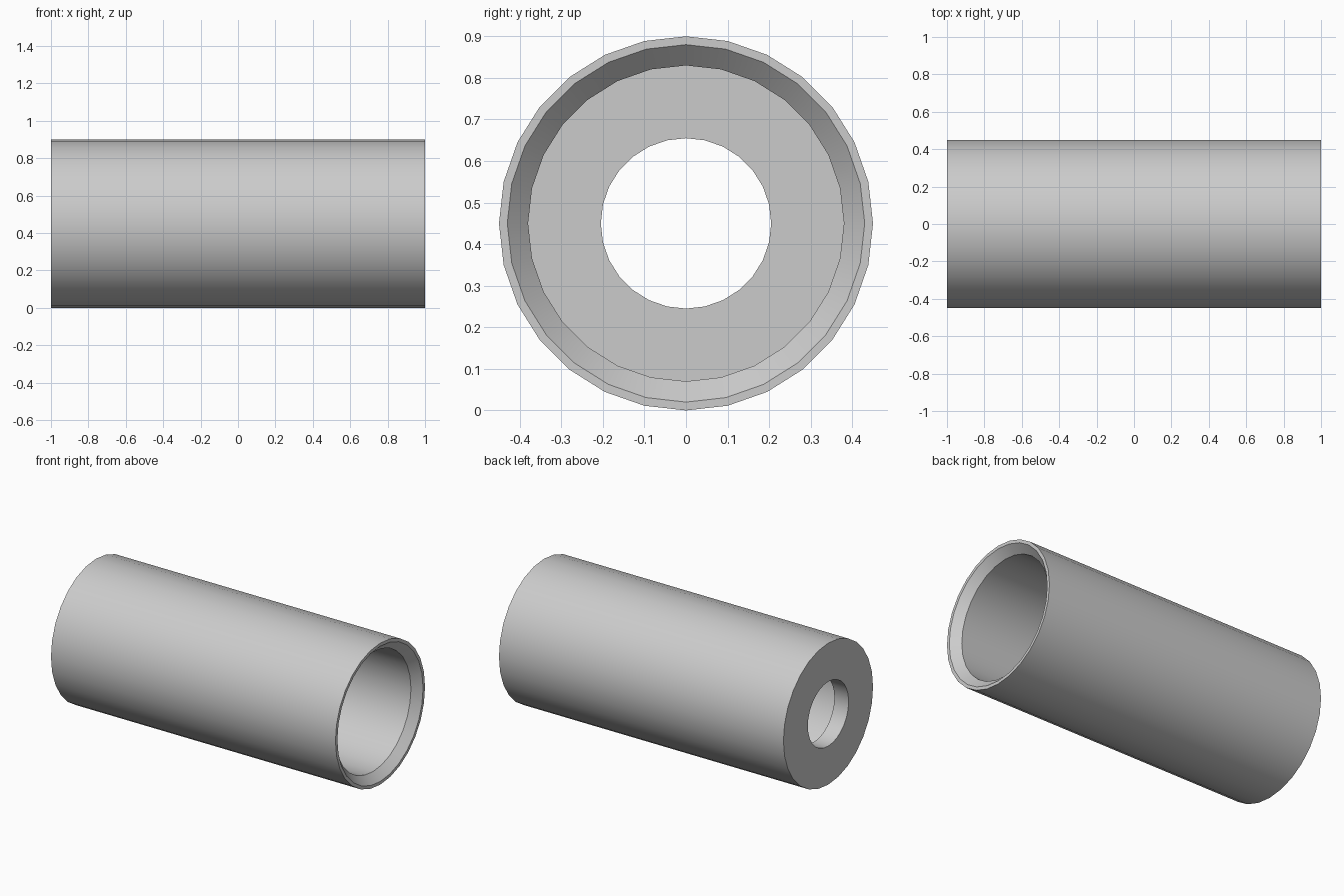
import bpy
import bmesh
import math

default = bpy.data.objects.get("Cube")
if default:
    bpy.data.objects.remove(default, do_unlink=True)

LENGTH, RADIUS = 2.0, 0.45
BORE, HOLE = 0.38, 0.205
CHAMFER, WALL = 0.05, 0.10
SEGMENTS = 28
END = LENGTH / 2

# Closed wall profile as (x, radius)
profile = [
    (-END, HOLE),
    (-END, RADIUS),
    (END, RADIUS),
    (END, BORE + CHAMFER),
    (END - CHAMFER, BORE),
    (-END + WALL, BORE),
    (-END + WALL, HOLE),
]

# Revolve the profile around the long axis
bm = bmesh.new()
verts = [bm.verts.new((x, 0, r)) for x, r in profile]
edges = [bm.edges.new((v, verts[(i + 1) % len(verts)])) for i, v in enumerate(verts)]
bmesh.ops.spin(bm, geom=verts + edges, cent=(0, 0, 0), axis=(1, 0, 0),
               angle=math.tau, steps=SEGMENTS, use_merge=False)
bmesh.ops.remove_doubles(bm, verts=bm.verts[:], dist=0.0001)
bmesh.ops.recalc_face_normals(bm, faces=bm.faces[:])
bmesh.ops.translate(bm, verts=bm.verts[:], vec=(0, 0, RADIUS))

mesh = bpy.data.meshes.new("hollow_sleeve")
bm.to_mesh(mesh)
bm.free()
sleeve = bpy.data.objects.new("hollow_sleeve", mesh)
bpy.context.collection.objects.link(sleeve)

# Plain grey material
grey = bpy.data.materials.new("light_grey")
grey.use_nodes = True
colour = (0.6, 0.6, 0.6, 1)
grey.diffuse_color = colour
grey.node_tree.nodes["Principled BSDF"].inputs["Base Color"].default_value = colour
mesh.materials.append(grey)

# Smooth round walls with crisp rims
bpy.ops.object.select_all(action="DESELECT")
sleeve.select_set(True)
bpy.context.view_layer.objects.active = sleeve
bpy.ops.object.shade_smooth_by_angle(angle=math.radians(30))
